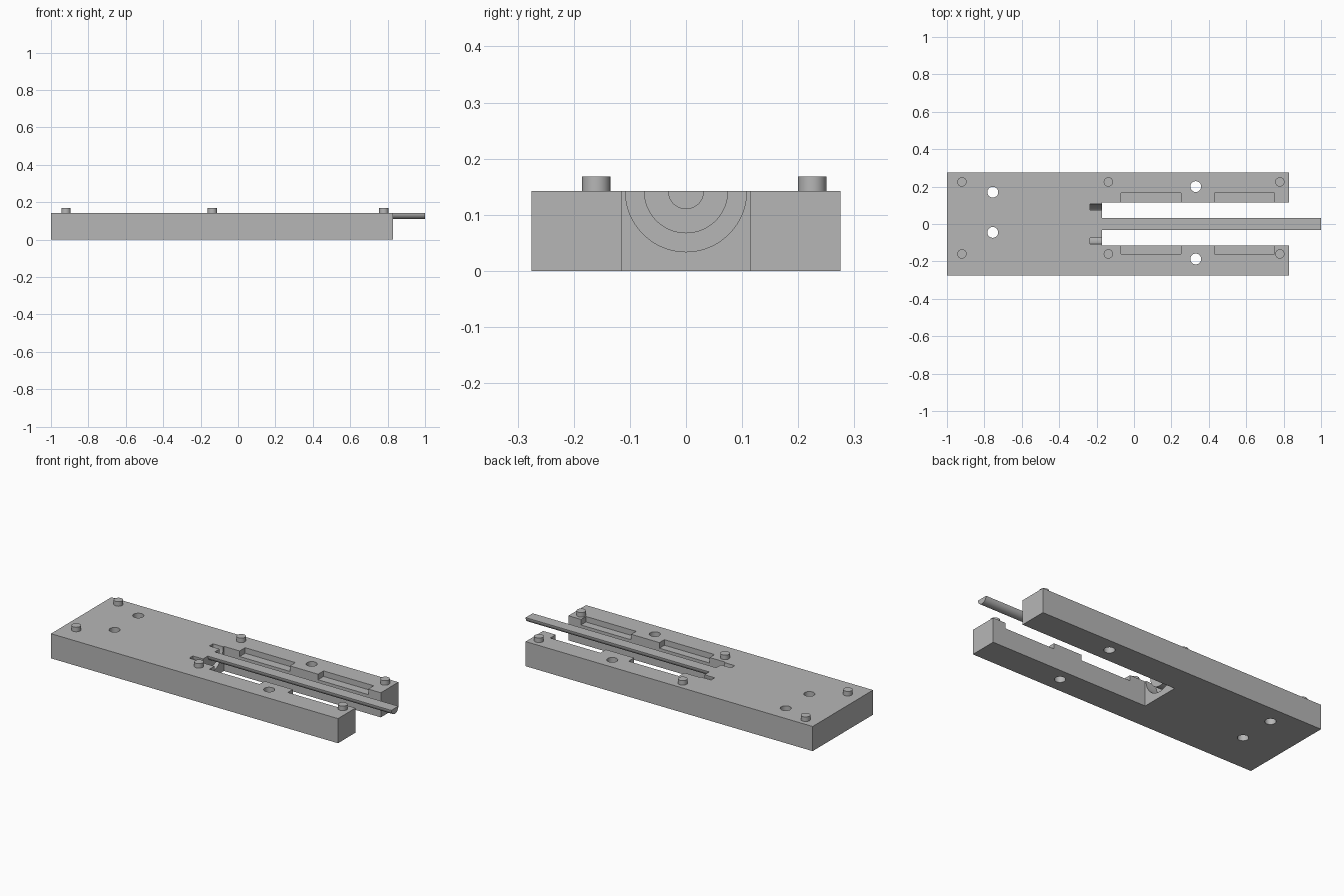
import bpy
import bmesh
from math import cos, sin, pi, radians
from mathutils import Vector

if "Cube" in bpy.data.objects:
    bpy.data.objects.remove(bpy.data.objects["Cube"])

TOP = 0.142          # height of the plate
HALF_W = 0.275       # half width of the plate
ARM_END = 0.83       # open end of the slot
SLOT_X = -0.17       # closed end of the slot
SLOT_Y = 0.115       # half width of the slot

grey = bpy.data.materials.new("light grey")
grey.use_nodes = True
grey.diffuse_color = (0.47, 0.47, 0.47, 1)
grey.node_tree.nodes["Principled BSDF"].inputs["Base Color"].default_value = grey.diffuse_color


def prism(name, outline, axis, lo, hi):
    """Extrude a closed 2D outline along x (outline is y, z) or z (outline is x, y)."""
    place = (lambda p: (lo, p[0], p[1])) if axis == "x" else (lambda p: (p[0], p[1], lo))
    step = Vector((hi - lo, 0, 0)) if axis == "x" else Vector((0, 0, hi - lo))
    bm = bmesh.new()
    face = bm.faces.new([bm.verts.new(place(p)) for p in outline])
    new = bmesh.ops.extrude_face_region(bm, geom=[face])["geom"]
    bmesh.ops.translate(bm, vec=step, verts=[v for v in new if isinstance(v, bmesh.types.BMVert)])
    bmesh.ops.recalc_face_normals(bm, faces=bm.faces)
    mesh = bpy.data.meshes.new(name)
    bm.to_mesh(mesh)
    bm.free()
    mesh.materials.append(grey)
    obj = bpy.data.objects.new(name, mesh)
    bpy.context.collection.objects.link(obj)
    return obj


def box(name, x0, x1, y0, y1, z0, z1):
    return prism(name, [(x0, y0), (x1, y0), (x1, y1), (x0, y1)], "z", z0, z1)


def arc(cx, cy, r, start, end, n):
    return [(cx + r * cos(start + (end - start) * i / n),
             cy + r * sin(start + (end - start) * i / n)) for i in range(n + 1)]


def cylinder(name, x, y, r, z0, z1):
    return prism(name, arc(x, y, r, 0, 2 * pi, 40)[:-1], "z", z0, z1)


def select_only(obj):
    bpy.ops.object.select_all(action="DESELECT")
    obj.select_set(True)
    bpy.context.view_layer.objects.active = obj


def cut(target, cutter):
    cutter.hide_render = True
    mod = target.modifiers.new("cut", "BOOLEAN")
    mod.operation = "DIFFERENCE"
    mod.solver = "EXACT"
    mod.object = cutter
    select_only(target)
    bpy.ops.object.modifier_apply(modifier=mod.name)
    bpy.data.objects.remove(cutter)


# Forked plate, with the slot already in its outline
plate = prism("base_plate", [
    (-1, -HALF_W), (ARM_END, -HALF_W), (ARM_END, -SLOT_Y), (SLOT_X, -SLOT_Y),
    (SLOT_X, SLOT_Y), (ARM_END, SLOT_Y), (ARM_END, HALF_W), (-1, HALF_W)], "z", 0, TOP)

# Shallow pockets along the inner edges of both arms
for x0, x1 in ((-0.07, 0.25), (0.43, 0.75)):
    for y0, y1 in ((0.08, 0.165), (-0.16, -0.08)):
        cut(plate, box("pocket_cutter", x0, x1, y0, y1, TOP - 0.032, TOP + 0.05))

# Half-ring groove in the closed end of the slot
ring = ([(-0.108, TOP + 0.05)] + arc(0, TOP, 0.108, pi, 2 * pi, 48) + [(0.108, TOP + 0.05)]
        + [(0.075, TOP + 0.05)] + arc(0, TOP, 0.075, 2 * pi, pi, 48) + [(-0.075, TOP + 0.05)])
cut(plate, prism("groove_cutter", ring, "x", -0.235, SLOT_X + 0.03))

# Through holes
for x, y in ((-0.755, 0.17), (-0.755, -0.045), (0.33, 0.2), (0.33, -0.187)):
    cut(plate, cylinder("hole_cutter", x, y, 0.029, -0.05, TOP + 0.05))

parts = [plate]

# Locating pins
for x in (-0.92, -0.137, 0.78):
    for y in (0.225, -0.16):
        parts.append(cylinder("locating_pin", x, y, 0.025, TOP, 0.168))

# Half-round rod, flat side flush with the top
parts.append(prism("half_round_rod", arc(0, TOP, 0.032, pi, 2 * pi, 32), "x", SLOT_X, 1))

for part in parts:
    select_only(part)
    bpy.ops.object.shade_smooth_by_angle(angle=radians(30))
